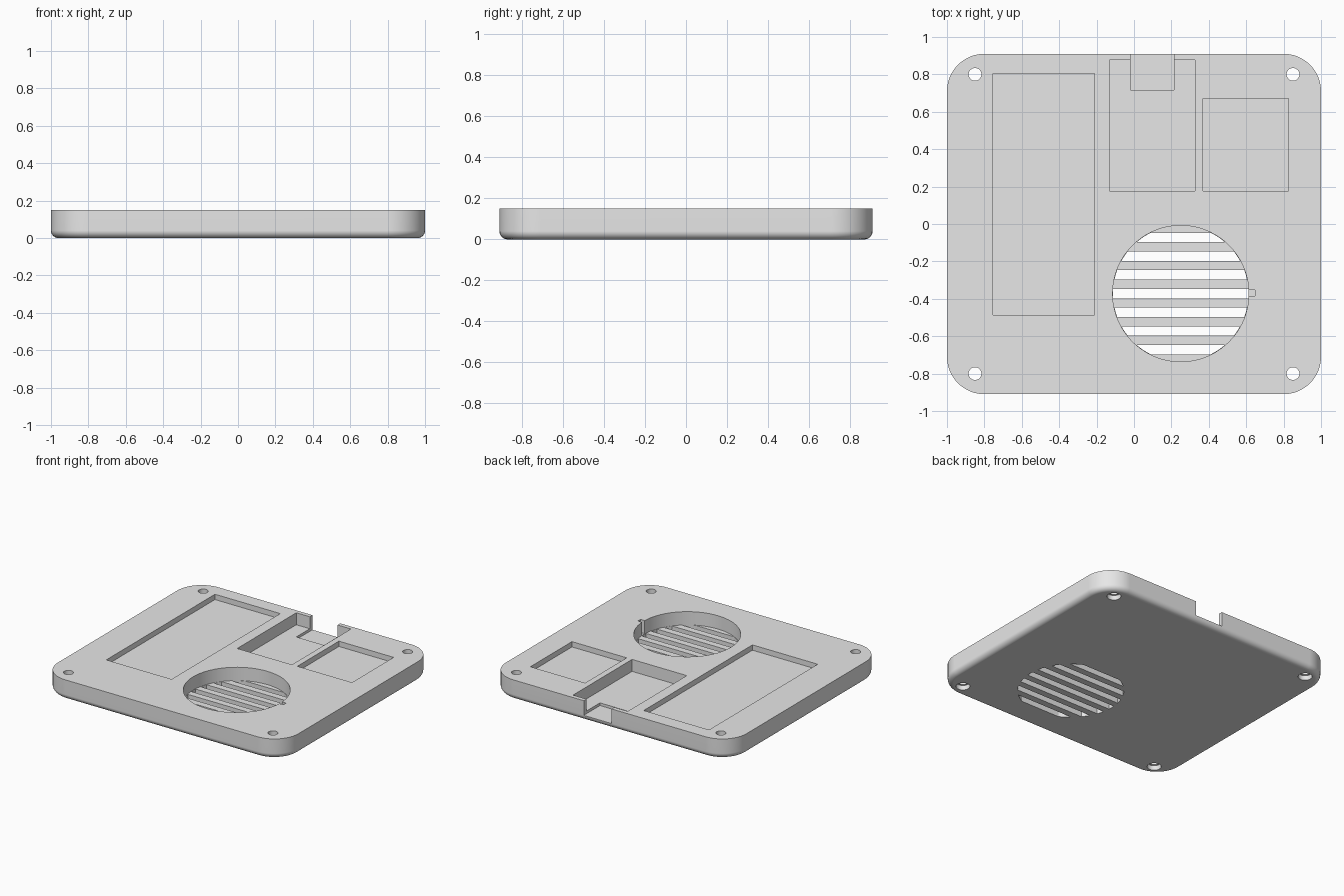
import bpy
import bmesh
from math import pi, sin, cos, asin

if "Cube" in bpy.data.objects:
    bpy.data.objects.remove(bpy.data.objects["Cube"], do_unlink=True)

HALF_X, HALF_Y, HEIGHT = 1.0, 0.91, 0.15
CORNER, FILLET = 0.2, 0.04
FAN_X, FAN_Y, FAN_R, GRILLE_Z = 0.25, -0.372, 0.364, 0.05
ABOVE, BELOW = HEIGHT + 0.1, -0.1

grey = bpy.data.materials.new("plain grey")
grey.use_nodes = True
grey.diffuse_color = (0.8, 0.8, 0.8, 1)
grey.node_tree.nodes["Principled BSDF"].inputs["Base Color"].default_value = (0.8, 0.8, 0.8, 1)


def loft(name, rings):
    """Solid through rings of equal point count, capped at both ends."""
    bm = bmesh.new()
    loops = [[bm.verts.new(p) for p in ring] for ring in rings]
    n = len(loops[0])
    for low, high in zip(loops, loops[1:]):
        for i in range(n):
            j = (i + 1) % n
            bm.faces.new((low[i], low[j], high[j], high[i]))
    bm.faces.new(loops[0][::-1])
    bm.faces.new(loops[-1])
    bmesh.ops.recalc_face_normals(bm, faces=bm.faces)
    mesh = bpy.data.meshes.new(name)
    bm.to_mesh(mesh)
    bm.free()
    mesh.materials.append(grey)
    obj = bpy.data.objects.new(name, mesh)
    bpy.context.collection.objects.link(obj)
    return obj


def prism(name, outline, z0, z1):
    return loft(name, [[(x, y, z) for x, y in outline] for z in (z0, z1)])


def box(name, x0, x1, y0, y1, z0, z1=ABOVE):
    return prism(name, [(x0, y0), (x1, y0), (x1, y1), (x0, y1)], z0, z1)


def cylinder(name, x, y, r, z0, z1, n=32):
    ring = [(x + r * cos(2 * pi * i / n), y + r * sin(2 * pi * i / n)) for i in range(n)]
    return prism(name, ring, z0, z1)


def rounded_ring(inset, z, steps=12):
    """Rounded rectangle outline pulled inward by an inset."""
    r = CORNER - inset
    points = []
    for quarter, (sx, sy) in enumerate([(1, 1), (-1, 1), (-1, -1), (1, -1)]):
        for i in range(steps + 1):
            a = (quarter + i / steps) * pi / 2
            points.append((sx * (HALF_X - CORNER) + r * cos(a),
                           sy * (HALF_Y - CORNER) + r * sin(a), z))
    return points


def slot(name, y0, y1, r, steps=8):
    """Grille slot whose ends follow the round opening."""
    a0, a1 = asin(y0 / r), asin(y1 / r)
    arc = [a0 + (a1 - a0) * i / steps for i in range(steps + 1)]
    right = [(FAN_X + r * cos(a), FAN_Y + r * sin(a)) for a in arc]
    left = [(2 * FAN_X - x, y) for x, y in reversed(right)]
    return prism(name, right + left, BELOW, GRILLE_Z + 0.03)


# Base plate with a rounded lower edge
rings = []
for i in range(7):
    a = i / 6 * pi / 2
    rings.append(rounded_ring(FILLET * (1 - sin(a)), FILLET * (1 - cos(a))))
rings.append(rounded_ring(0, HEIGHT))
plate = loft("base_plate", rings)

# Rectangular pockets, cable notch, round opening and wire channel
cutters = [
    box("long_pocket", -0.755, -0.212, -0.486, 0.805, HEIGHT - 0.04),
    box("middle_pocket", -0.13, 0.325, 0.176, 0.878, HEIGHT - 0.09),
    box("small_pocket", 0.37, 0.825, 0.176, 0.67, HEIGHT - 0.04),
    box("cable_notch", -0.018, 0.213, 0.717, 1.1, HEIGHT - 0.11),
    cylinder("round_opening", FAN_X, FAN_Y, FAN_R, GRILLE_Z, ABOVE, 96),
    box("wire_channel", 0.58, 0.648, -0.386, -0.354, GRILLE_Z + 0.002),
]

# Grille slots under the round opening
for k in range(-3, 4):
    cutters.append(slot("grille_slot", k * 0.1 - 0.025, k * 0.1 + 0.025, FAN_R - 0.002))

# Corner screw holes with wider bores underneath
for x in (-0.85, 0.85):
    for y in (-0.8, 0.8):
        cutters.append(cylinder("screw_hole", x, y, 0.034, BELOW, ABOVE))
        cutters.append(cylinder("screw_head_bore", x, y, 0.048, BELOW, 0.035))

bpy.ops.object.select_all(action="DESELECT")
bpy.context.view_layer.objects.active = plate
plate.select_set(True)
for cutter in cutters:
    cutter.hide_render = True
    mod = plate.modifiers.new("cut", "BOOLEAN")
    mod.operation = "DIFFERENCE"
    mod.solver = "EXACT"
    mod.object = cutter
    bpy.ops.object.modifier_apply(modifier=mod.name)
    bpy.data.objects.remove(cutter, do_unlink=True)

# Smooth curves, crisp flats
bpy.ops.object.shade_smooth_by_angle(angle=pi / 6)
weighted = plate.modifiers.new("weighted_normals", "WEIGHTED_NORMAL")
weighted.keep_sharp = True
